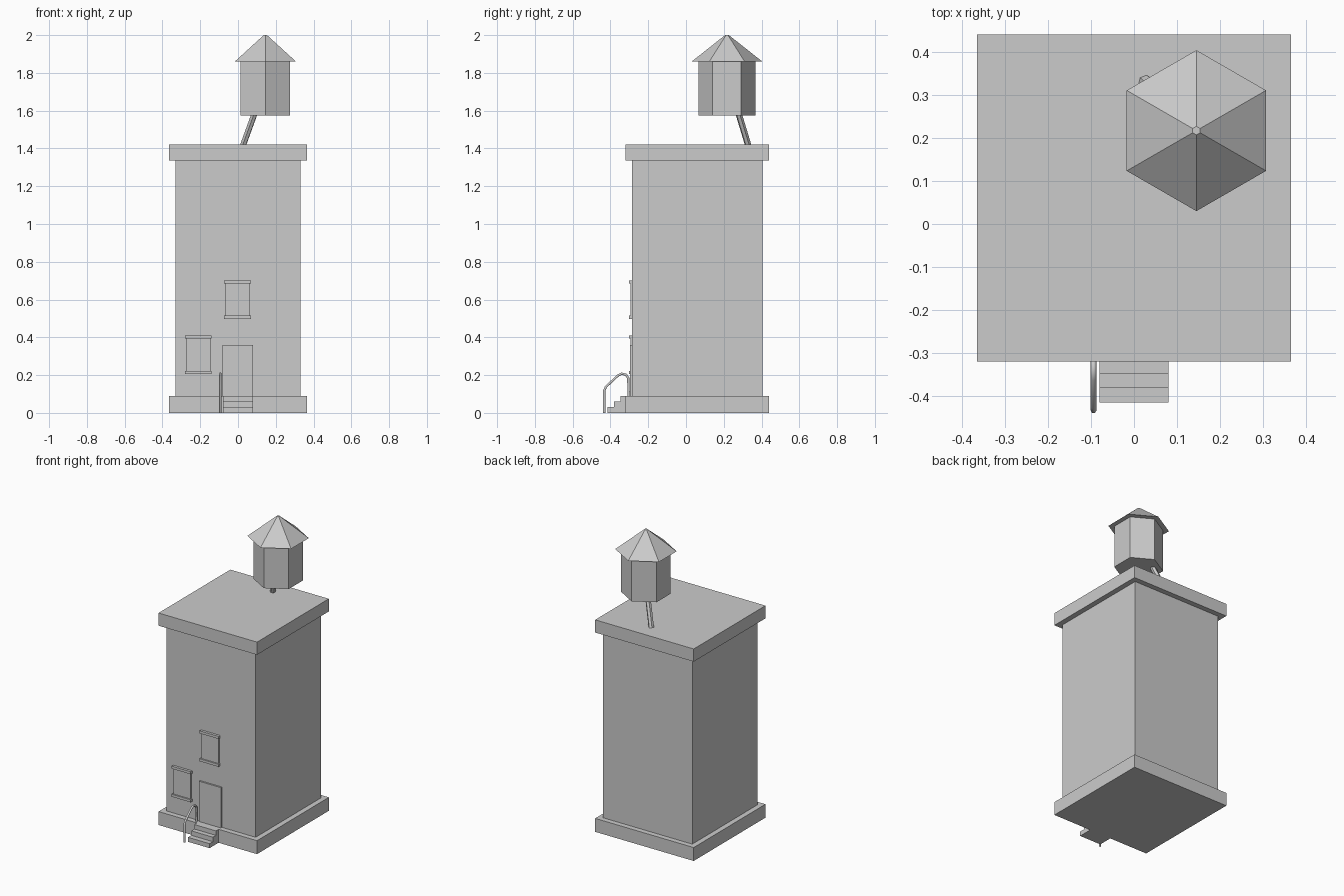
import bpy, bmesh
from math import pi
from mathutils import Vector, Matrix

if "Cube" in bpy.data.objects:
    bpy.data.objects.remove(bpy.data.objects["Cube"])


def make(name, bm):
    bmesh.ops.recalc_face_normals(bm, faces=bm.faces)
    me = bpy.data.meshes.new(name)
    bm.to_mesh(me)
    bm.free()
    ob = bpy.data.objects.new(name, me)
    bpy.context.collection.objects.link(ob)
    return ob


def box(name, x0, x1, y0, y1, z0, z1):
    bm = bmesh.new()
    size = Matrix.Diagonal((x1 - x0, y1 - y0, z1 - z0, 1))
    mid = Matrix.Translation(((x0 + x1) / 2, (y0 + y1) / 2, (z0 + z1) / 2))
    bmesh.ops.create_cube(bm, size=1, matrix=mid @ size)
    return make(name, bm)


def hexagon(name, a, b, r1, r2):
    """Six-sided prism or cone running from point a to point b."""
    a, b = Vector(a), Vector(b)
    axis = b - a
    rot = axis.to_track_quat('Z', 'Y').to_matrix().to_4x4() if axis.xy.length > 0.001 else Matrix.Identity(4)
    spin = Matrix.Rotation(pi / 2, 4, 'Z')
    bm = bmesh.new()
    bmesh.ops.create_cone(bm, cap_ends=True, segments=6, radius1=r1, radius2=r2, depth=axis.length)
    pts = [v.co.xy.angle(Vector((0, 1))) % (pi / 3) for v in bm.verts]
    # put a corner on the y axis
    turn = spin if min(pts[0], pi / 3 - pts[0]) > 0.1 else Matrix.Identity(4)
    bm.transform(Matrix.Translation((a + b) / 2) @ rot @ turn)
    return make(name, bm)


# Building
box("plinth", -0.365, 0.365, -0.32, 0.44, 0, 0.09)
box("tower_walls", -0.33, 0.33, -0.285, 0.405, 0.09, 1.335)
box("cornice", -0.365, 0.365, -0.32, 0.44, 1.335, 1.42)

# Door and windows
box("door", -0.083, 0.08, -0.296, -0.28, 0.09, 0.36)
for label, cx, z0, z1 in (("upper", -0.003, 0.498, 0.702), ("lower", -0.21, 0.205, 0.41)):
    box(label + "_window", cx - 0.064, cx + 0.064, -0.293, -0.28, z0 + 0.01, z1 - 0.01)
    box(label + "_sill", cx - 0.071, cx + 0.071, -0.302, -0.28, z0, z0 + 0.017)
    box(label + "_lintel", cx - 0.071, cx + 0.071, -0.302, -0.28, z1 - 0.017, z1)

# Front steps: extruded stair profile
profile = [(-0.32, 0), (-0.415, 0), (-0.415, 0.03), (-0.38, 0.03),
           (-0.38, 0.06), (-0.348, 0.06), (-0.348, 0.09), (-0.32, 0.09)]
bm = bmesh.new()
face = bm.faces.new([bm.verts.new((-0.08, y, z)) for y, z in profile])
ext = bmesh.ops.extrude_face_region(bm, geom=[face], use_keep_orig=True)
moved = [g for g in ext["geom"] if isinstance(g, bmesh.types.BMVert)]
bmesh.ops.translate(bm, verts=moved, vec=(0.16, 0, 0))
make("front_steps", bm)

# Handrail: bent tube
path = [(-0.433, 0), (-0.433, 0.118), (-0.424, 0.138), (-0.36, 0.198), (-0.34, 0.208),
        (-0.318, 0.202), (-0.306, 0.185), (-0.303, 0.09)]
cu = bpy.data.curves.new("handrail", 'CURVE')
cu.dimensions = '3D'
cu.bevel_depth = 0.007
cu.bevel_resolution = 1
cu.use_fill_caps = True
sp = cu.splines.new('POLY')
sp.points.add(len(path) - 1)
for p, (y, z) in zip(sp.points, path):
    p.co = (-0.094, y, z, 1)
rail = bpy.data.objects.new("handrail", cu)
bpy.context.collection.objects.link(rail)
bpy.context.view_layer.objects.active = rail
rail.select_set(True)
bpy.ops.object.convert(target='MESH')

# Rooftop water tank on its slanted pipe
TX, TY = 0.145, 0.217
hexagon("tank_body", (TX, TY, 1.575), (TX, TY, 1.862), 0.151, 0.151)
hexagon("tank_roof", (TX, TY, 1.86), (TX, TY, 2.0), 0.187, 0.01)
hexagon("tank_pipe", (0.026, 0.33, 1.415), (0.086, 0.28, 1.58), 0.017, 0.017)
